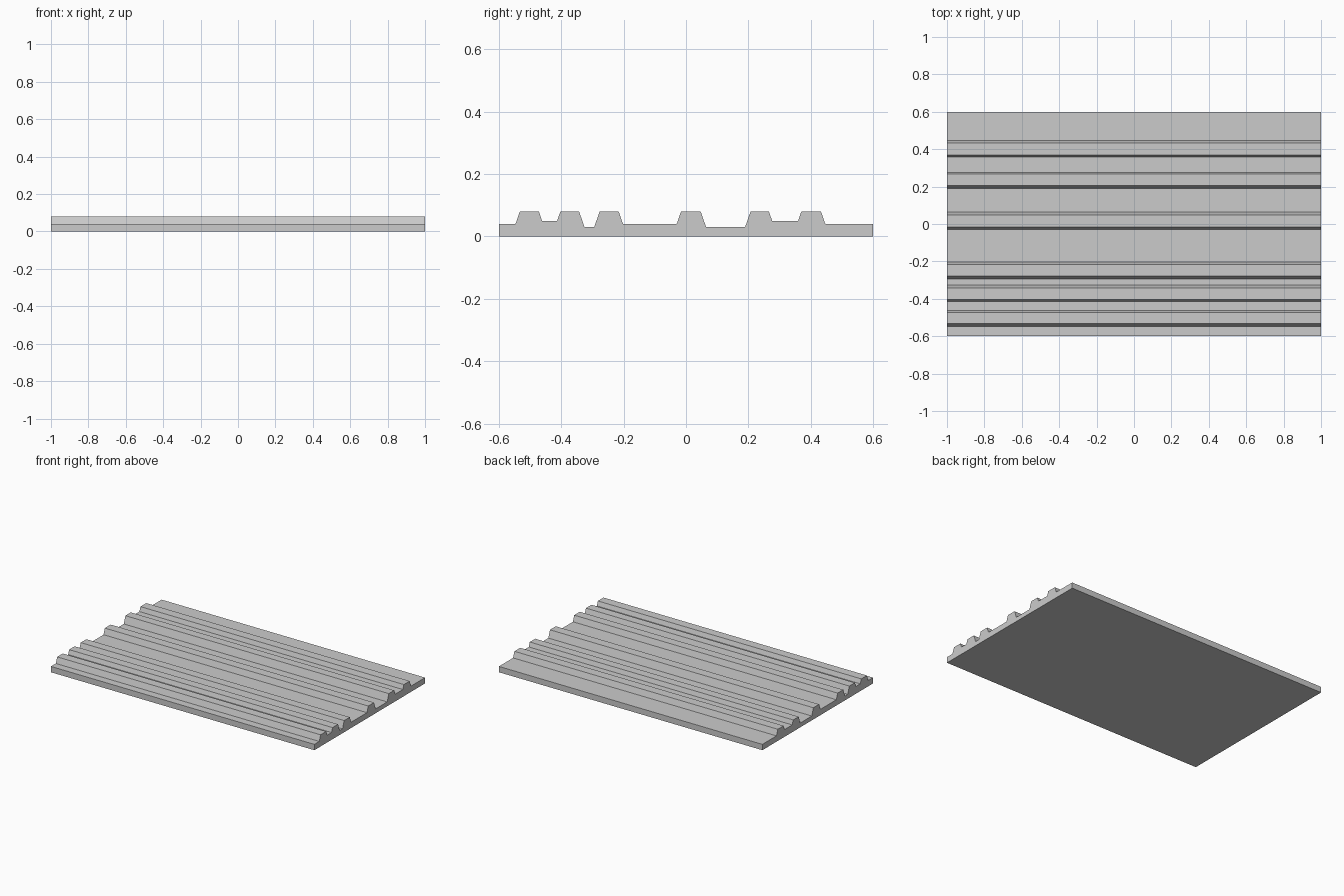
import bpy, bmesh

if "Cube" in bpy.data.objects:
    bpy.data.objects.remove(bpy.data.objects["Cube"])

# Ridges: (y start of top, y end of top); floors: heights of the flats between them
ridges = [(-0.533, -0.472), (-0.403, -0.343), (-0.277, -0.216),
          (-0.016, 0.047), (0.207, 0.266), (0.370, 0.433)]
floors = [0.04, 0.05, 0.03, 0.04, 0.03, 0.05, 0.04]
TOP, SLOPE = 0.08, 0.35

# Cross-section in y and z
profile = [(-0.6, 0.0), (-0.6, floors[0])]
for (a, b), left, right in zip(ridges, floors, floors[1:]):
    profile += [(a - (TOP - left) * SLOPE, left), (a, TOP),
                (b, TOP), (b + (TOP - right) * SLOPE, right)]
profile += [(0.6, floors[-1]), (0.6, 0.0)]

# Extrude the section along x
bm = bmesh.new()
face = bm.faces.new([bm.verts.new((-1, y, z)) for y, z in profile])
ext = bmesh.ops.extrude_face_region(bm, geom=[face], use_keep_orig=True)
moved = [v for v in ext["geom"] if isinstance(v, bmesh.types.BMVert)]
bmesh.ops.translate(bm, verts=moved, vec=(2, 0, 0))
bmesh.ops.recalc_face_normals(bm, faces=bm.faces)

mesh = bpy.data.meshes.new("ribbed_panel")
bm.to_mesh(mesh)
bm.free()
panel = bpy.data.objects.new("ribbed_panel", mesh)
bpy.context.collection.objects.link(panel)
